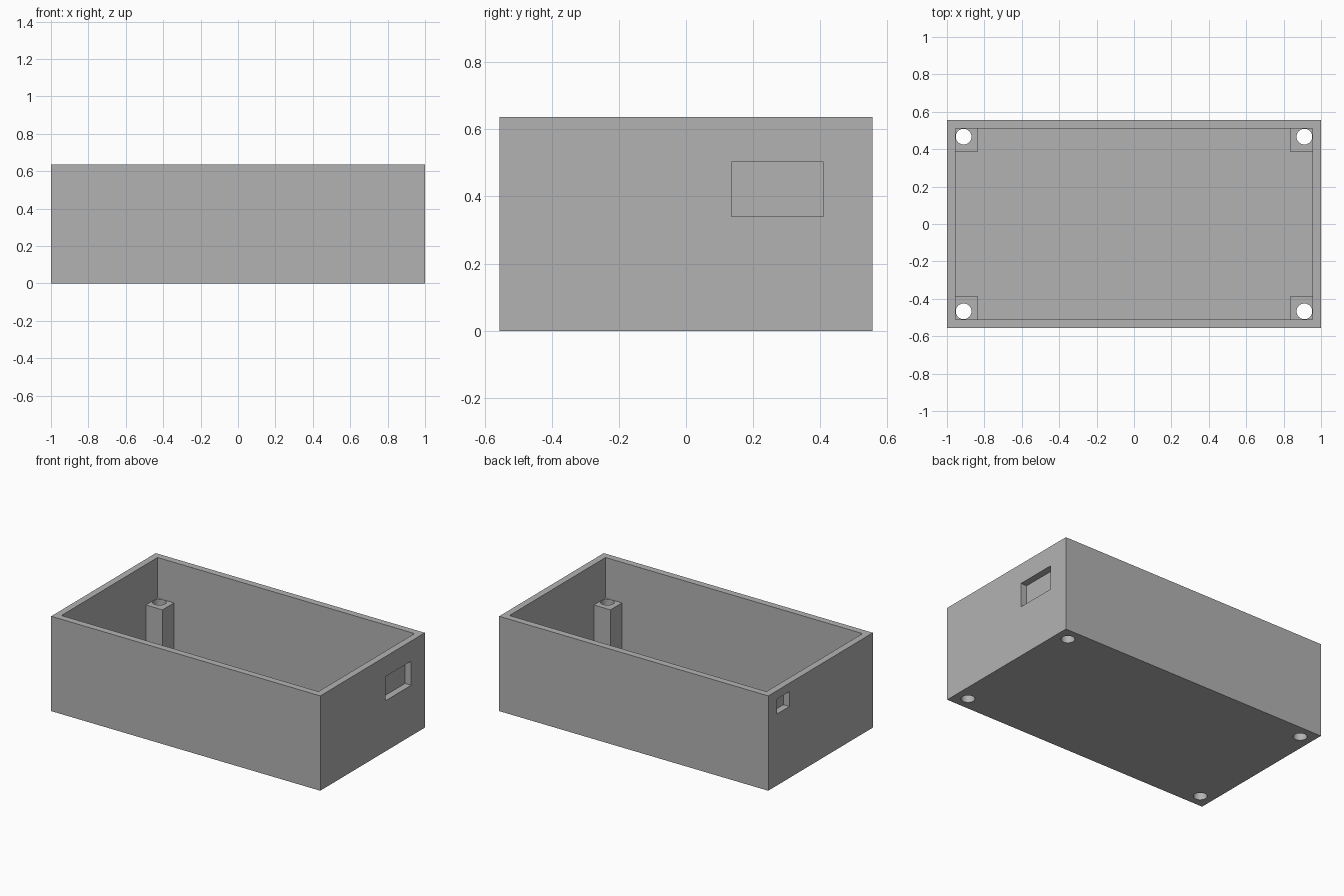
import bpy
import bmesh
from mathutils import Matrix, Vector

if "Cube" in bpy.data.objects:
    bpy.data.objects.remove(bpy.data.objects["Cube"])

HALF_X, HALF_Y, HEIGHT = 1.0, 0.555, 0.637
WALL = 0.045
IN_X, IN_Y = HALF_X - WALL, HALF_Y - WALL
POST_TOP = 0.365
BORE_X, BORE_Y, BORE_R = 0.911, 0.467, 0.042

grey = bpy.data.materials.new("plastic grey")
grey.use_nodes = True
colour = (0.45, 0.45, 0.45, 1)
grey.diffuse_color = colour
grey.node_tree.nodes["Principled BSDF"].inputs["Base Color"].default_value = colour


def make_object(name, bm):
    mesh = bpy.data.meshes.new(name)
    bm.to_mesh(mesh)
    bm.free()
    mesh.materials.append(grey)
    obj = bpy.data.objects.new(name, mesh)
    bpy.context.collection.objects.link(obj)
    return obj


def block(name, low, high):
    """Axis-aligned box between two corners."""
    low, high = Vector(low), Vector(high)
    matrix = Matrix.Translation((low + high) / 2) @ Matrix.Diagonal((*(high - low), 1))
    bm = bmesh.new()
    bmesh.ops.create_cube(bm, size=1, matrix=matrix)
    return make_object(name, bm)


def cylinder(name, x, y):
    bm = bmesh.new()
    bmesh.ops.create_cone(bm, cap_ends=True, segments=32, radius1=BORE_R,
                          radius2=BORE_R, depth=2, matrix=Matrix.Translation((x, y, 0)))
    return make_object(name, bm)


def combine(target, tool, operation):
    """Apply a boolean and discard the tool."""
    mod = target.modifiers.new(operation.lower(), "BOOLEAN")
    mod.operation, mod.object, mod.solver = operation, tool, "EXACT"
    bpy.context.view_layer.objects.active = target
    bpy.ops.object.modifier_apply(modifier=mod.name)
    bpy.data.objects.remove(tool)


# Open-topped tray
case = block("enclosure_case", (-HALF_X, -HALF_Y, 0), (HALF_X, HALF_Y, HEIGHT))
cavity = block("cavity_cutter", (-IN_X, -IN_Y, WALL), (IN_X, IN_Y, 1))
combine(case, cavity, "DIFFERENCE")

# Square corner posts, merged into the walls and floor
corners = [(sx, sy) for sx in (-1, 1) for sy in (-1, 1)]
for sx, sy in corners:
    xs = sorted((sx * 0.833, sx * (IN_X + 0.02)))
    ys = sorted((sy * 0.387, sy * (IN_Y + 0.02)))
    post = block("post", (xs[0], ys[0], WALL / 2), (xs[1], ys[1], POST_TOP))
    combine(case, post, "UNION")

# Screw bores through posts and floor
for sx, sy in corners:
    combine(case, cylinder("bore_cutter", sx * BORE_X, sy * BORE_Y), "DIFFERENCE")

# Large port in one end wall, small port in the other
large = block("large_port_cutter", (IN_X, 0.135, 0.34), (1.1, 0.41, 0.502))
combine(case, large, "DIFFERENCE")
small = block("small_port_cutter", (-1.1, 0.33, 0.48), (-IN_X, 0.46, 0.58))
combine(case, small, "DIFFERENCE")

# Flat walls, smooth bores
bpy.ops.object.select_all(action="DESELECT")
case.select_set(True)
bpy.context.view_layer.objects.active = case
bpy.ops.object.shade_smooth_by_angle(angle=0.5)
